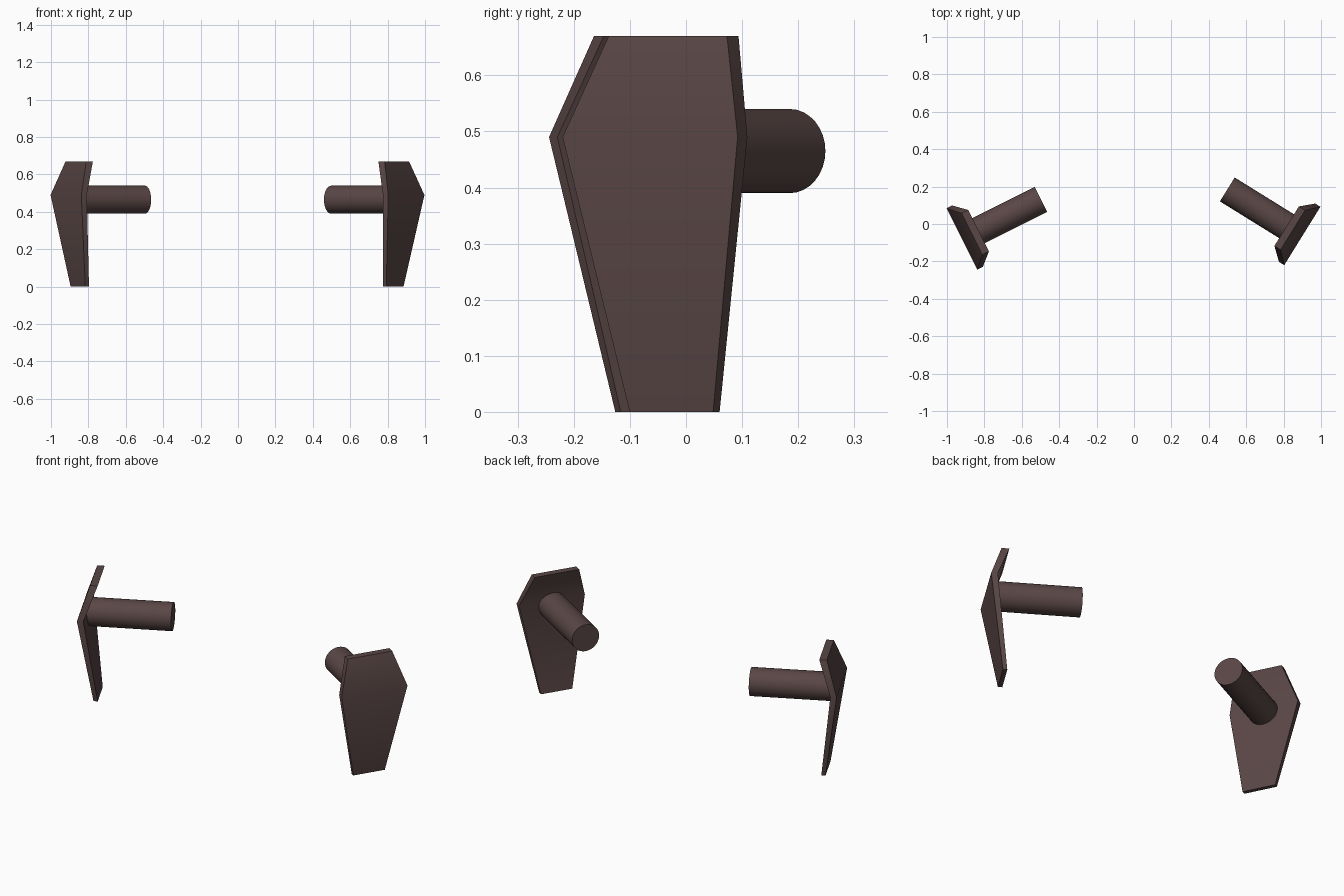
import bpy, bmesh, math
from mathutils import Matrix, Vector

if "Cube" in bpy.data.objects:
    bpy.data.objects.remove(bpy.data.objects["Cube"])

mat = bpy.data.materials.new("dark brown")
mat.diffuse_color = (0.1, 0.062, 0.06, 1)
mat.use_nodes = True
mat.node_tree.nodes["Principled BSDF"].inputs["Base Color"].default_value = mat.diffuse_color


def finish(name, bm, matrix):
    bm.transform(matrix)
    bmesh.ops.recalc_face_normals(bm, faces=bm.faces)
    mesh = bpy.data.meshes.new(name)
    bm.to_mesh(mesh)
    bm.free()
    mesh.materials.append(mat)
    obj = bpy.data.objects.new(name, mesh)
    bpy.context.collection.objects.link(obj)
    bpy.ops.object.select_all(action='DESELECT')
    obj.select_set(True)
    bpy.context.view_layer.objects.active = obj
    bpy.ops.object.shade_smooth_by_angle(angle=math.radians(30))


# plate rows: height, half width, outer face offset, horizontal thickness
ROWS = [(0.0, 0.0875, -0.072, 0.022),
        (0.49, 0.1835, 0.0, 0.033),
        (0.67, 0.124, -0.06, 0.039)]


def plate(name, matrix):
    # folded coffin-shaped plate, outer side facing local +x
    bm = bmesh.new()
    rings = []
    for z, w, x, t in ROWS:
        rings.append([bm.verts.new(p) for p in
                      ((x, -w, z), (x, w, z), (x - t, w, z), (x - t, -w, z))])
    for a, b in zip(rings, rings[1:]):
        for i in range(4):
            j = (i + 1) % 4
            bm.faces.new((a[i], a[j], b[j], b[i]))
    bm.faces.new(rings[0])
    bm.faces.new(rings[-1])
    finish(name, bm, matrix)


def peg(name, matrix):
    # round peg running inward from the plate along local -x
    bm = bmesh.new()
    x0, x1 = -0.472, -0.02
    m = Matrix.Translation(((x0 + x1) / 2, 0, 0.465)) @ Matrix.Rotation(math.pi / 2, 4, 'Y')
    bmesh.ops.create_cone(bm, cap_ends=True, segments=32, radius1=0.075,
                          radius2=0.075, depth=x1 - x0, matrix=m)
    finish(name, bm, matrix)


# each side: name, centre of the plate's outer fold, outward heading
for side, pos, heading in (("right", (0.90, -0.064, 0), -31.8),
                           ("left", (-0.92, -0.08, 0), 180 + 26.6)):
    m = Matrix.Translation(Vector(pos)) @ Matrix.Rotation(math.radians(heading), 4, 'Z')
    plate(side + "_plate", m)
    peg(side + "_peg", m)
